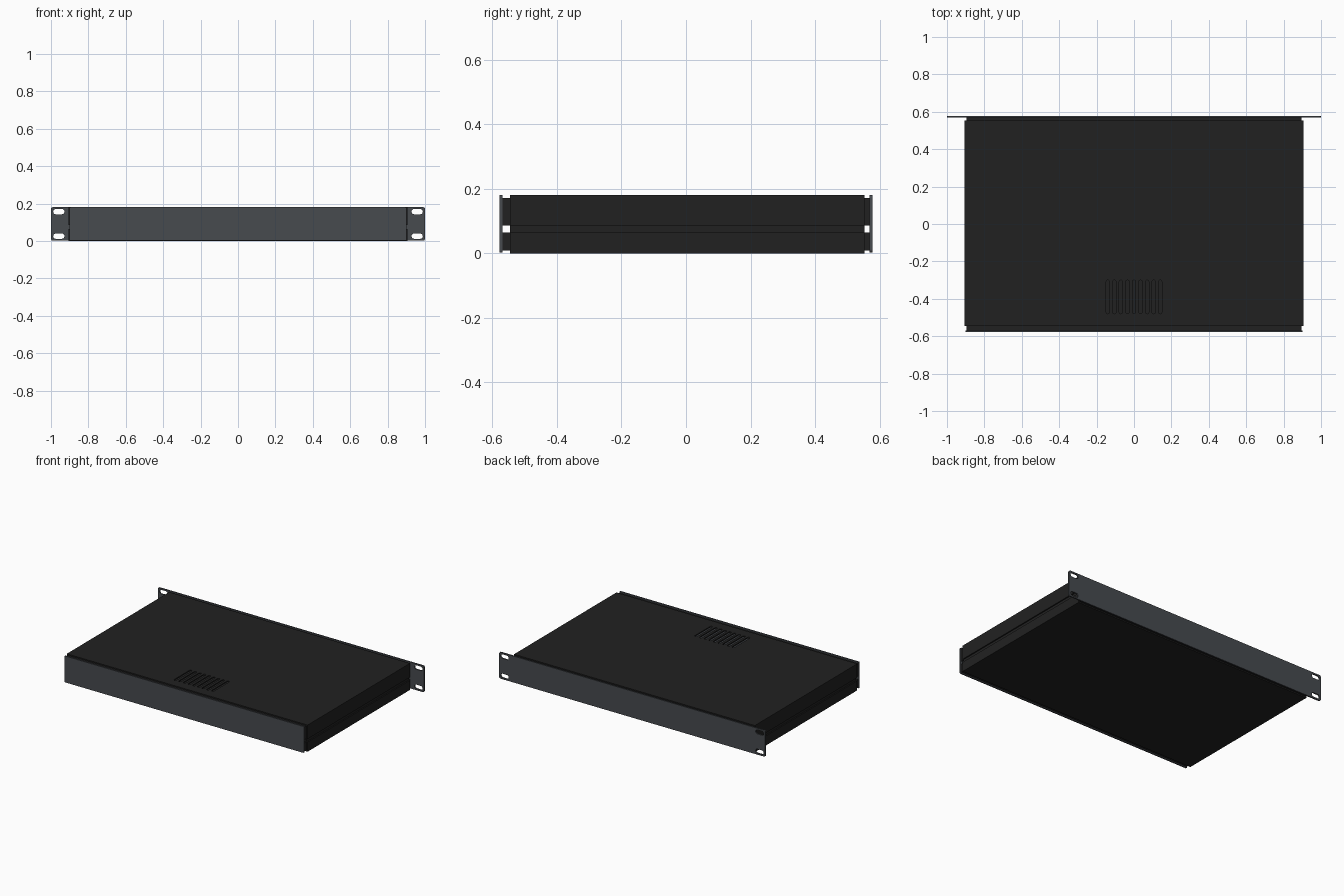
import bpy, bmesh, math
from mathutils import Matrix, Vector

if "Cube" in bpy.data.objects:
    bpy.data.objects.remove(bpy.data.objects["Cube"])


def material(name, rgb):
    m = bpy.data.materials.new(name)
    m.diffuse_color = (*rgb, 1)
    m.use_nodes = True
    m.node_tree.nodes["Principled BSDF"].inputs["Base Color"].default_value = m.diffuse_color
    return m


BLACK = material("black_steel", (0.0155, 0.0155, 0.0155))
GREY = material("slate_grey", (0.063, 0.069, 0.078))


def finish(name, bm, mat):
    bmesh.ops.recalc_face_normals(bm, faces=bm.faces)
    me = bpy.data.meshes.new(name)
    bm.to_mesh(me)
    bm.free()
    me.materials.append(mat)
    ob = bpy.data.objects.new(name, me)
    bpy.context.collection.objects.link(ob)
    return ob


def boxes(name, ranges, mat):
    """One object from axis-aligned boxes (x0, x1, y0, y1, z0, z1)."""
    bm = bmesh.new()
    for x0, x1, y0, y1, z0, z1 in ranges:
        mtx = Matrix.Translation(((x0 + x1) / 2, (y0 + y1) / 2, (z0 + z1) / 2)) \
            @ Matrix.Diagonal((x1 - x0, y1 - y0, z1 - z0, 1))
        bmesh.ops.create_cube(bm, size=1, matrix=mtx)
    return finish(name, bm, mat)


def rounded(u0, u1, v0, v1, r, n=5):
    """Outline of a rounded rectangle."""
    pts = []
    for cx, cy, a in ((u1 - r, v1 - r, 0), (u0 + r, v1 - r, 90),
                      (u0 + r, v0 + r, 180), (u1 - r, v0 + r, 270)):
        for i in range(n + 1):
            t = math.radians(a + 90 * i / n)
            pts.append((cx + r * math.cos(t), cy + r * math.sin(t)))
    return pts


def plate(name, loops, to3d, thickness, mat):
    """Flat sheet: first loop is the outline, the others are holes."""
    bm = bmesh.new()
    edges = []
    for loop in loops:
        vs = [bm.verts.new(to3d(*p)) for p in loop]
        edges += [bm.edges.new((vs[i - 1], vs[i])) for i in range(len(vs))]
    bmesh.ops.triangle_fill(bm, use_beauty=True, edges=edges)
    ext = bmesh.ops.extrude_face_region(bm, geom=bm.faces[:], use_keep_orig=True)
    moved = [g for g in ext["geom"] if isinstance(g, bmesh.types.BMVert)]
    bmesh.ops.translate(bm, verts=moved, vec=Vector(thickness))
    return finish(name, bm, mat)


W, Y0, Y1, H, T = 0.905, -0.545, 0.553, 0.181, 0.008

# Top cover with vent slots near the -y end
slots = [rounded(x - 0.009, x + 0.009, -0.48, -0.30, 0.0085, 3)
         for x in [(i - 4) * 0.035 for i in range(9)]]
plate("top_cover", [[(-W, Y0), (W, Y0), (W, Y1), (-W, Y1)]] + slots,
      lambda u, v: (u, v, H), (0, 0, -T), BLACK)

# Folded sides of the cover, the bottom tray, and the recessed groove between them
upper, lower, groove = [], [(-W, W, Y0, Y1, 0, T)], []
for s in (-1, 1):
    xo, xi = sorted((s * W, s * (W - T)))
    upper.append((xo, xi, Y0, Y1, 0.086, H - T))
    lower.append((xo, xi, Y0, Y1, T, 0.065))
    go, gi = sorted((s * (W - T), s * (W - 2 * T)))
    groove.append((go, gi, Y0, Y1, 0.055, 0.096))
boxes("cover_sides", upper, BLACK)
boxes("bottom_tray", lower, BLACK)
boxes("side_groove_strips", groove, BLACK)

# Rack faceplate with ears and mounting slots
holes = []
for s in (-1, 1):
    u0, u1 = sorted((s * 0.928, s * 0.988))
    for v0, v1 in ((0.012, 0.040), (0.143, 0.171)):
        holes.append(rounded(u0, u1, v0, v1, 0.0135))
plate("rack_faceplate", [rounded(-1, 1, 0.002, H, 0.01)] + holes,
      lambda u, v: (u, 0.569, v), (0, 0.009, 0), GREY)

# Plain panel on the -y end
plate("plain_end_panel", [rounded(-0.9, 0.9, 0.002, H, 0.005, 3)],
      lambda u, v: (u, -0.578, v), (0, 0.009, 0), GREY)

# Return flanges joining both panels to the body, split at the groove
for name, a, b in (("plain_panel_flange", -0.569, -0.52),
                   ("faceplate_flange", 0.52, 0.569)):
    parts = [(-0.896, 0.896, a, b, 0.164, 0.172),
             (-0.896, 0.896, a, b, 0.009, 0.017)]
    for s in (-1, 1):
        x0, x1 = sorted((s * 0.896, s * 0.886))
        parts += [(x0, x1, a, b, 0.017, 0.065), (x0, x1, a, b, 0.086, 0.164)]
    boxes(name, parts, BLACK)
